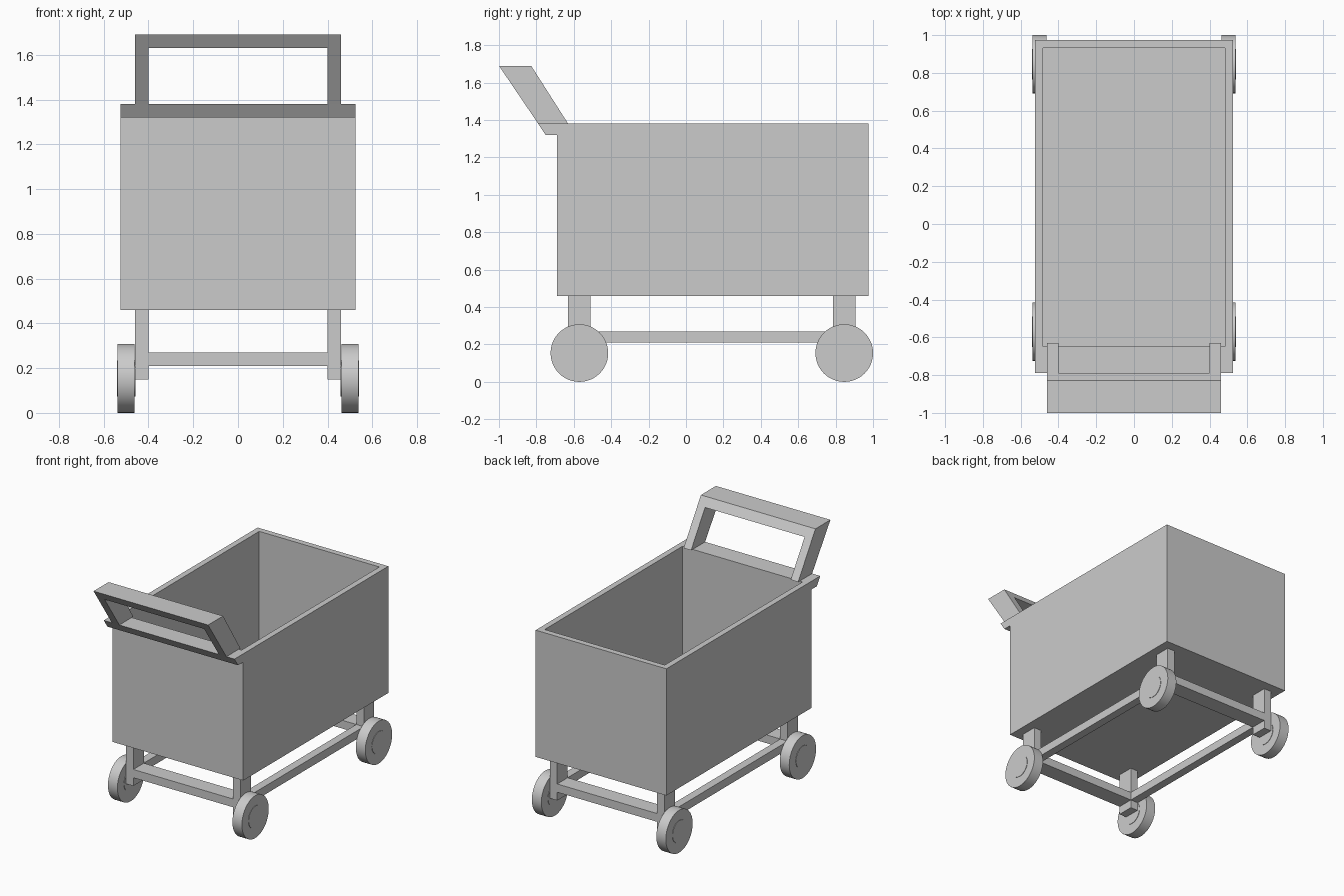
import bpy, bmesh
from math import pi, radians
from mathutils import Matrix

if "Cube" in bpy.data.objects:
    bpy.data.objects.remove(bpy.data.objects["Cube"])


def finish(name, bm):
    bmesh.ops.recalc_face_normals(bm, faces=bm.faces)
    me = bpy.data.meshes.new(name)
    bm.to_mesh(me)
    bm.free()
    ob = bpy.data.objects.new(name, me)
    bpy.context.collection.objects.link(ob)
    return ob


def prism(name, profile, x0, x1):
    """Extrude a (y, z) profile from x0 to x1."""
    bm = bmesh.new()
    face = bm.faces.new([bm.verts.new((x0, y, z)) for y, z in profile])
    ext = bmesh.ops.extrude_face_region(bm, geom=[face])["geom"]
    bmesh.ops.translate(bm, vec=(x1 - x0, 0, 0),
                        verts=[v for v in ext if isinstance(v, bmesh.types.BMVert)])
    return finish(name, bm)


def box(name, x0, x1, y0, y1, z0, z1):
    return prism(name, [(y0, z0), (y1, z0), (y1, z1), (y0, z1)], x0, x1)


def mirror_x(ob):
    ob.modifiers.new("Mirror", 'MIRROR').use_axis[0] = True


# Open-topped basket: inset the top face, then sink it to the floor
basket = box("basket", -0.525, 0.525, -0.69, 0.975, 0.46, 1.38)
bm = bmesh.new()
bm.from_mesh(basket.data)
top = max(bm.faces, key=lambda f: f.calc_center_median().z)
bmesh.ops.inset_region(bm, faces=[top], thickness=0.06)
top = bmesh.ops.extrude_face_region(bm, geom=[top])["geom"]
bmesh.ops.translate(bm, vec=(0, 0, -0.86),
                    verts=[v for v in top if isinstance(v, bmesh.types.BMVert)])
deep = [f for f in bm.faces if abs(f.normal.z) > 0.9 and len(f.verts) == 4
        and all(abs(v.co.x) < 0.5 and v.co.z > 1.3 for v in f.verts)]
bmesh.ops.delete(bm, geom=deep, context='FACES_ONLY')
bmesh.ops.recalc_face_normals(bm, faces=bm.faces)
bm.to_mesh(basket.data)
bm.free()

# Lip under the handle
prism("handle_lip", [(-0.69, 1.38), (-0.79, 1.38), (-0.75, 1.32), (-0.69, 1.32)],
      -0.525, 0.525)


# Slanted push handle: edge positions at height z
def slant(z):
    t = (z - 1.38) / 0.31
    return -0.79 - 0.21 * t, -0.63 - 0.198 * t


def slanted(name, z0, z1, x0, x1):
    a, b = slant(z0)
    c, d = slant(z1)
    return prism(name, [(a, z0), (b, z0), (d, z1), (c, z1)], x0, x1)


mirror_x(slanted("handle_arm", 1.38, 1.63, 0.40, 0.46))
slanted("handle_bar", 1.63, 1.69, -0.46, 0.46)

# Undercarriage: posts, cross rails and wheels at each end
for end, y in (("front", -0.57), ("back", 0.846)):
    mirror_x(box(end + "_post", 0.40, 0.46, y - 0.06, y + 0.06, 0.15, 0.46))
    box(end + "_cross_rail", -0.40, 0.40, y - 0.06, y + 0.06, 0.21, 0.27)

    # Wheel with a slightly raised hub on both faces
    bm = bmesh.new()
    for r, depth in ((0.154, 0.076), (0.08, 0.082)):
        m = Matrix.Translation((0.5, y, 0.154)) @ Matrix.Rotation(pi / 2, 4, 'Y')
        bmesh.ops.create_cone(bm, cap_ends=True, segments=48, radius1=r,
                              radius2=r, depth=depth, matrix=m)
    wheel = finish(end + "_wheel", bm)
    mirror_x(wheel)
    bpy.ops.object.select_all(action='DESELECT')
    wheel.select_set(True)
    bpy.context.view_layer.objects.active = wheel
    bpy.ops.object.shade_smooth_by_angle(angle=radians(30))

# Side rails joining the posts
mirror_x(box("side_rail", 0.40, 0.46, -0.51, 0.786, 0.21, 0.27))
